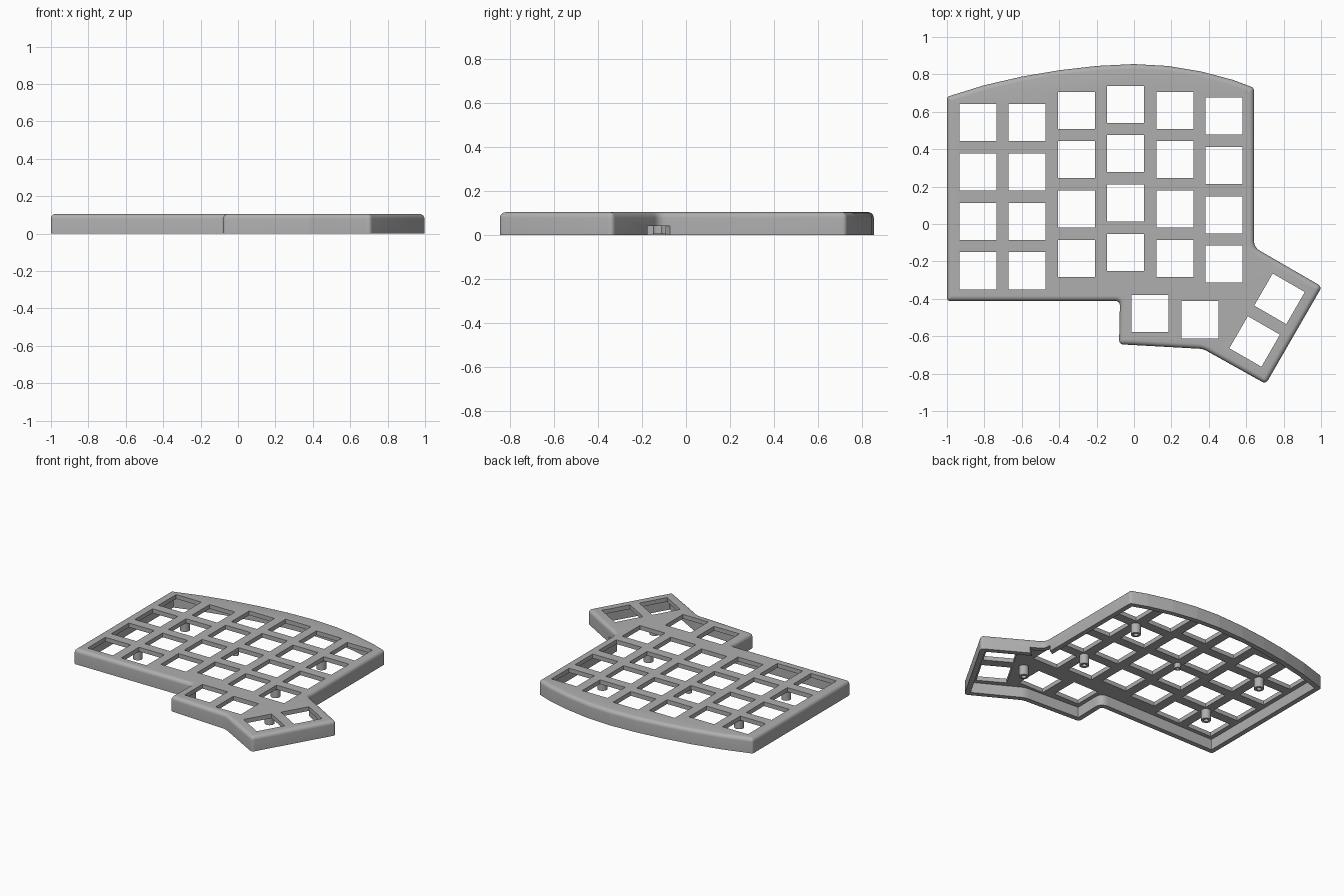
import bpy, bmesh, math
from mathutils import Vector, Matrix

cube = bpy.data.objects.get("Cube")
if cube:
    bpy.data.objects.remove(cube)

HEIGHT, WALL, PLATE, ROUND = 0.105, 0.035, 0.03, 0.026
KEY, PITCH = 0.198, 0.264

grey = bpy.data.materials.new("matte grey")
grey.use_nodes = True
color = (0.43, 0.43, 0.43, 1)
grey.diffuse_color = color
grey.node_tree.nodes["Principled BSDF"].inputs["Base Color"].default_value = color

# Outline corners, counter-clockwise: x, y, corner radius
OUTLINE = [(-1, -0.412, 0.02), (-0.075, -0.412, 0.025), (-0.08, -0.643, 0.025),
           (0.37, -0.668, 0.1), (0.705, -0.855, 0.025), (1.005, -0.335, 0.025),
           (0.642, -0.125, 0.06), (0.642, 0.728, 0.025), (0.53, 0.77, 0.08),
           (0.36, 0.815, 0.08), (0.18, 0.845, 0.08), (0, 0.855, 0.08),
           (-0.2, 0.845, 0.08), (-0.4, 0.822, 0.08), (-0.6, 0.788, 0.08),
           (-0.8, 0.742, 0.08), (-1, 0.68, 0.02)]


def outline_ring(inset, steps=5):
    """Outline moved inwards, with every corner rounded."""
    pts = [Vector(p[:2]) for p in OUTLINE]
    n = len(pts)
    moved, turns = [], []
    for i in range(n):
        a = (pts[i] - pts[i - 1]).normalized()
        b = (pts[(i + 1) % n] - pts[i]).normalized()
        na, nb = Vector((-a.y, a.x)), Vector((-b.y, b.x))
        moved.append(pts[i] + (na + nb) * inset / (1 + na.dot(nb)))
        turns.append(a.x * b.y - a.y * b.x)
    ring = []
    for i in range(n):
        p = moved[i]
        to_prev = (moved[i - 1] - p).normalized()
        to_next = (moved[(i + 1) % n] - p).normalized()
        radius = OUTLINE[i][2] + (-inset if turns[i] > 0 else inset)
        half = to_prev.angle(to_next) / 2
        cut = max(radius, 0.004) / math.tan(half)
        start, end = p + to_prev * cut, p + to_next * cut
        for k in range(steps + 1):
            t = k / steps
            ring.append(start * (1 - t) ** 2 + p * 2 * t * (1 - t) + end * t * t)
    return ring


def make_object(name, bm):
    bmesh.ops.recalc_face_normals(bm, faces=bm.faces)
    mesh = bpy.data.meshes.new(name)
    bm.to_mesh(mesh)
    bm.free()
    obj = bpy.data.objects.new(name, mesh)
    bpy.context.collection.objects.link(obj)
    mesh.materials.append(grey)
    return obj


def stack(name, layers):
    """Closed solid from (inset, height) layers of the outline."""
    bm = bmesh.new()
    rings = [[bm.verts.new((p.x, p.y, z)) for p in outline_ring(inset)]
             for inset, z in layers]
    for low, high in zip(rings, rings[1:]):
        for i in range(len(low)):
            j = (i + 1) % len(low)
            bm.faces.new((low[i], low[j], high[j], high[i]))
    bm.faces.new(rings[0][::-1])
    bm.faces.new(rings[-1])
    return make_object(name, bm)


def add_box(bm, x, y, z, size, degrees=0):
    place = (Matrix.Translation((x, y, z))
             @ Matrix.Rotation(math.radians(degrees), 4, 'Z')
             @ Matrix.Diagonal((*size, 1)))
    bmesh.ops.create_cube(bm, size=1, matrix=place)


def activate(obj):
    bpy.ops.object.select_all(action='DESELECT')
    obj.select_set(True)
    bpy.context.view_layer.objects.active = obj


def subtract(target, cutter):
    cutter.hide_render = True
    mod = target.modifiers.new("cut", 'BOOLEAN')
    mod.operation, mod.solver, mod.object = 'DIFFERENCE', 'EXACT', cutter
    activate(target)
    bpy.ops.object.modifier_apply(modifier=mod.name)
    bpy.data.objects.remove(cutter)


def smooth(obj):
    activate(obj)
    bpy.ops.object.shade_smooth_by_angle(angle=math.radians(35))


# Case shell: straight sides with a rounded upper edge
layers = [(0, 0)]
for k in range(6):
    a = math.pi / 2 * k / 5
    layers.append((ROUND * (1 - math.cos(a)), HEIGHT - ROUND * (1 - math.sin(a))))
case = stack("case_shell", layers)

# Hollow underside
subtract(case, stack("cavity_cutter", [(WALL, -0.05), (WALL, HEIGHT - PLATE)]))

# Key openings in staggered columns, the thumb cluster and the cable port
bm = bmesh.new()
key_size = (KEY, KEY, 0.08)
for column, top in enumerate((0.542, 0.542, 0.608, 0.64, 0.608, 0.577)):
    for row in range(4):
        add_box(bm, -0.835 + PITCH * column * 0.998, top - PITCH * row, HEIGHT, key_size)
for x, y, turn in ((0.085, -0.478, 0), (0.352, -0.512, 0),
                   (0.778, -0.4, -30), (0.645, -0.628, -30)):
    add_box(bm, x, y, HEIGHT, key_size, turn)
add_box(bm, 0.665, -0.135, 0.0, (0.15, 0.13, 0.085), 30)
subtract(case, make_object("opening_cutter", bm))
smooth(case)


def post(name, x, y, radius, bottom):
    """Hollow screw post hanging under the plate."""
    bm = bmesh.new()
    top, sides = HEIGHT - PLATE + 0.005, 24
    profile = [(radius, top), (radius, bottom),
               (radius * 0.5, bottom), (radius * 0.5, top)]
    rings = [[bm.verts.new((x + r * math.cos(math.tau * i / sides),
                            y + r * math.sin(math.tau * i / sides), z))
              for i in range(sides)] for r, z in profile]
    for k in range(4):
        a, b = rings[k], rings[(k + 1) % 4]
        for i in range(sides):
            j = (i + 1) % sides
            bm.faces.new((a[i], a[j], b[j], b[i]))
    smooth(make_object(name, bm))


# Screw posts and the short middle support
for i, (x, y) in enumerate(((0.35, 0.435), (0.35, -0.08), (0.555, -0.44),
                            (-0.703, 0.41), (-0.703, -0.118))):
    post(f"screw_post_{i + 1}", x, y, 0.032, 0.005)
post("middle_support", -0.177, 0.225, 0.022, 0.04)
